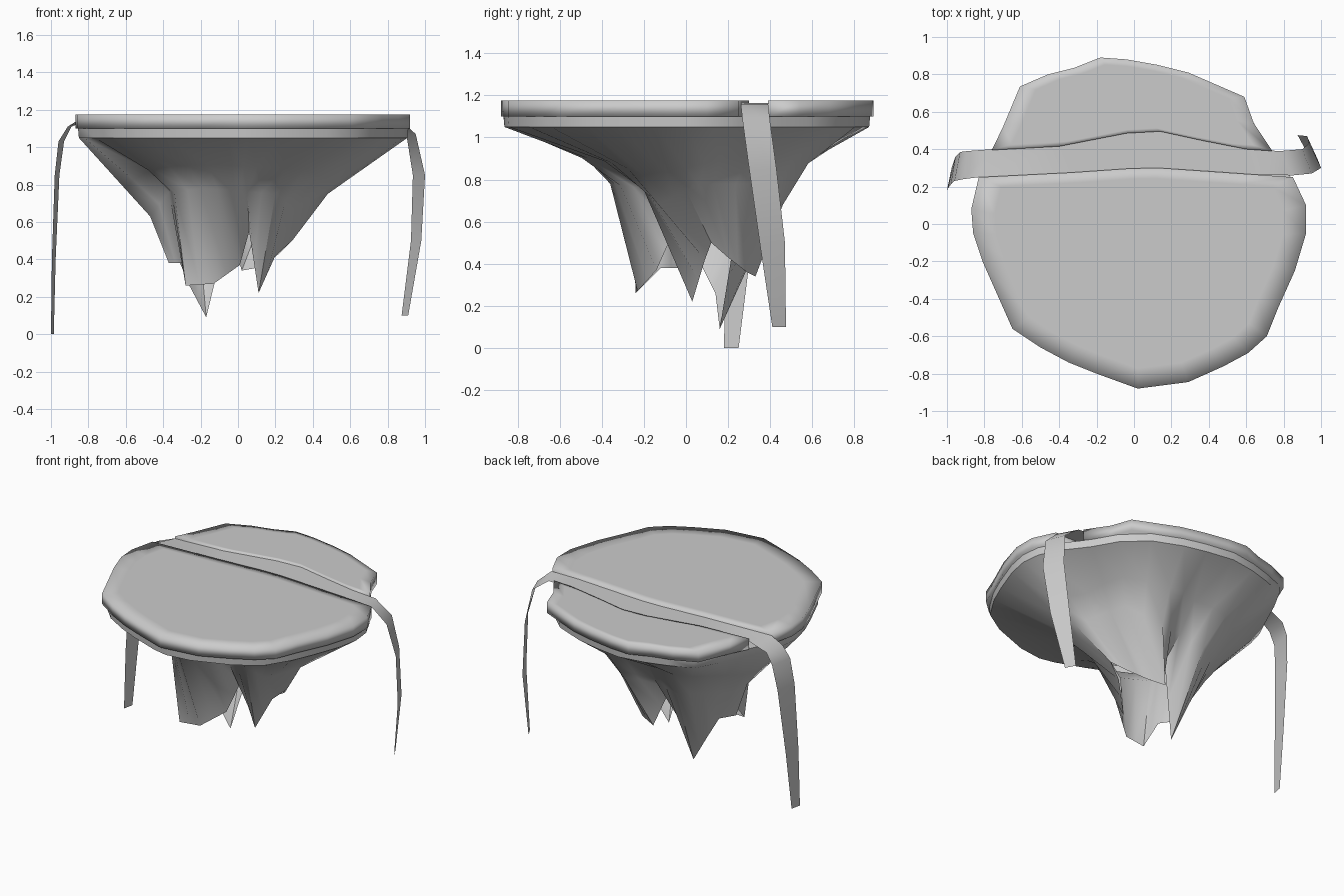
import bpy, math
from mathutils import Vector

if "Cube" in bpy.data.objects:
    bpy.data.objects.remove(bpy.data.objects["Cube"])


def make(name, verts, faces, angle=40):
    me = bpy.data.meshes.new(name)
    me.from_pydata([tuple(v) for v in verts], [], faces)
    me.update()
    ob = bpy.data.objects.new(name, me)
    bpy.context.collection.objects.link(ob)
    bpy.ops.object.select_all(action='DESELECT')
    ob.select_set(True)
    bpy.context.view_layer.objects.active = ob
    bpy.ops.object.shade_smooth_by_angle(angle=math.radians(angle))
    return ob


def slab(name, shore, bank, z0, z1, pivot):
    # The shore side gets an inset ring on top so its lip shades softly
    outline = shore + bank
    n = len(outline)
    inner = [(pivot[0] + (x - pivot[0]) * .86, pivot[1] + (y - pivot[1]) * .86) for x, y in outline]
    verts = [(x, y, z0) for x, y in outline] + [(x, y, z1) for x, y in outline]
    verts += [(x, y, z1) for x, y in inner]
    faces = [tuple(reversed(range(n))), tuple(range(2 * n, 3 * n))]
    for k in (0, n):
        faces += [(k + i, k + (i + 1) % n, k + n + (i + 1) % n, k + n + i) for i in range(n)]
    return make(name, verts, faces, 120)


# Outer shore of the two ground pieces, clockwise-free order around the island
front_shore = [(-.83, .25), (-.87, .08), (-.86, -.05), (-.81, -.2), (-.65, -.56), (-.5, -.66),
               (-.35, -.74), (-.2, -.8), (.02, -.88), (.29, -.845), (.48, -.76), (.61, -.69),
               (.71, -.6), (.77, -.45), (.86, -.25), (.92, -.05), (.92, .1), (.85, .25)]
back_shore = [(.74, .39), (.64, .54), (.59, .68), (.29, .81), (.13, .85), (-.04, .88),
              (-.18, .89), (-.32, .835), (-.46, .8), (-.61, .735), (-.7, .52), (-.76, .395)]
front_bank = [(.64, .265), (.13, .3), (-.02, .297), (-.34, .275)]
back_bank = [(-.4, .415), (-.04, .485), (.14, .495), (.37, .445), (.6, .4)]

slab("front_ground", front_shore, front_bank, 1.10, 1.175, (.02, -.1))
slab("back_ground", back_shore, back_bank, 1.10, 1.175, (0, .62))

# River with a waterfall at each end: (front x, front y, back x, back y, z)
river = [(-1, .18, -.985, .25, 0), (-.995, .19, -.975, .30, .4), (-.98, .21, -.955, .36, .85),
         (-.96, .23, -.93, .385, 1.03), (-.91, .24, -.89, .39, 1.11), (-.83, .25, -.76, .4, 1.16),
         (-.34, .275, -.4, .415, 1.163), (-.02, .297, -.04, .487, 1.163),
         (.13, .3, .14, .497, 1.163), (.4, .282, .37, .445, 1.163), (.64, .265, .6, .4, 1.163),
         (.85, .26, .78, .39, 1.16), (.95, .27, .9, .4, 1.07), (1, .3, .935, .43, .85),
         (.98, .35, .925, .47, .5), (.91, .41, .875, .475, .1)]
rv = []
for fx, fy, bx, by, z in river:
    rv += [(fx, fy, z), (bx, by, z)]
make("river", rv, [(2 * i, 2 * i + 2, 2 * i + 3, 2 * i + 1) for i in range(len(river) - 1)], 60)

# Hanging rock: folds at mid height and the jagged lower edge
mid = [(-.34, -.25, .76), (-.2, -.36, .78), (-.02, -.31, .77), (.05, -.19, .76), (.2, -.2, .75),
       (.31, -.13, .68), (.48, 0, .75), (.42, .13, .78), (.36, .34, .78), (.15, .46, .68),
       (-.04, .4, .7), (-.22, .42, .66), (-.36, .32, .66), (-.46, .15, .63),
       (-.47, 0, .63), (-.37, -.13, .76)]
low = [(-.28, -.24, .26), (-.13, -.23, .27), (.01, -.14, .37), (.06, -.06, .55), (.11, .03, .22),
       (.2, .09, .42), (.29, .12, .5), (.22, .2, .43), (.13, .29, .36), (.02, .33, .34),
       (-.05, .24, .58), (-.17, .16, .09), (-.26, .14, .26), (-.31, .08, .38),
       (-.37, -.02, .38), (-.3, -.12, .38)]
grooves = {3: .94, 7: .92, 10: .93, 15: .93}


def doubled(points):
    pts = [Vector(p) for p in points]
    out = []
    for i, p in enumerate(pts):
        out += [p, (p + pts[(i + 1) % len(pts)]) / 2]
    return out


shore = [Vector(p) for p in front_shore + back_shore]


def shore_point(angle):
    d = Vector((math.cos(angle), math.sin(angle)))
    best = 0
    for i, a in enumerate(shore):
        e = shore[(i + 1) % len(shore)] - a
        den = d.x * e.y - d.y * e.x
        if abs(den) < 1e-6:
            continue
        t = (a.x * e.y - a.y * e.x) / den
        u = (a.x * d.y - a.y * d.x) / den
        if 0 <= u <= 1 and t > best:
            best = t
    return d * best


mid, low = doubled(mid), doubled(low)
n = len(mid)
angles = [math.atan2(m.y, m.x) for m in mid]
edge = [shore_point(a) for a in angles]
top = [Vector((p.x * .99, p.y * .99, 1.10)) for p in edge]
rim = [Vector((p.x * .985, p.y * .985, 1.05)) for p in edge]
slope = []
for i, (r, m, a) in enumerate(zip(rim, mid, angles)):
    p = r.lerp(m, .65)
    p.z += (.07 if a > 0 else .035) * abs(math.sin(a))
    g = grooves.get(i // 2, 1) if i % 2 == 0 else 1
    p.x, p.y = p.x * g, p.y * g
    slope.append(p)
rows = [top, rim, slope, mid, low]
verts = [v for row in rows for v in row]
faces = [tuple(range(n))]
for k in range(len(rows) - 1):
    for i in range(n):
        j = (i + 1) % n
        faces.append((k * n + i, (k + 1) * n + i, (k + 1) * n + j, k * n + j))
make("hanging_rock", verts, faces, 50)
